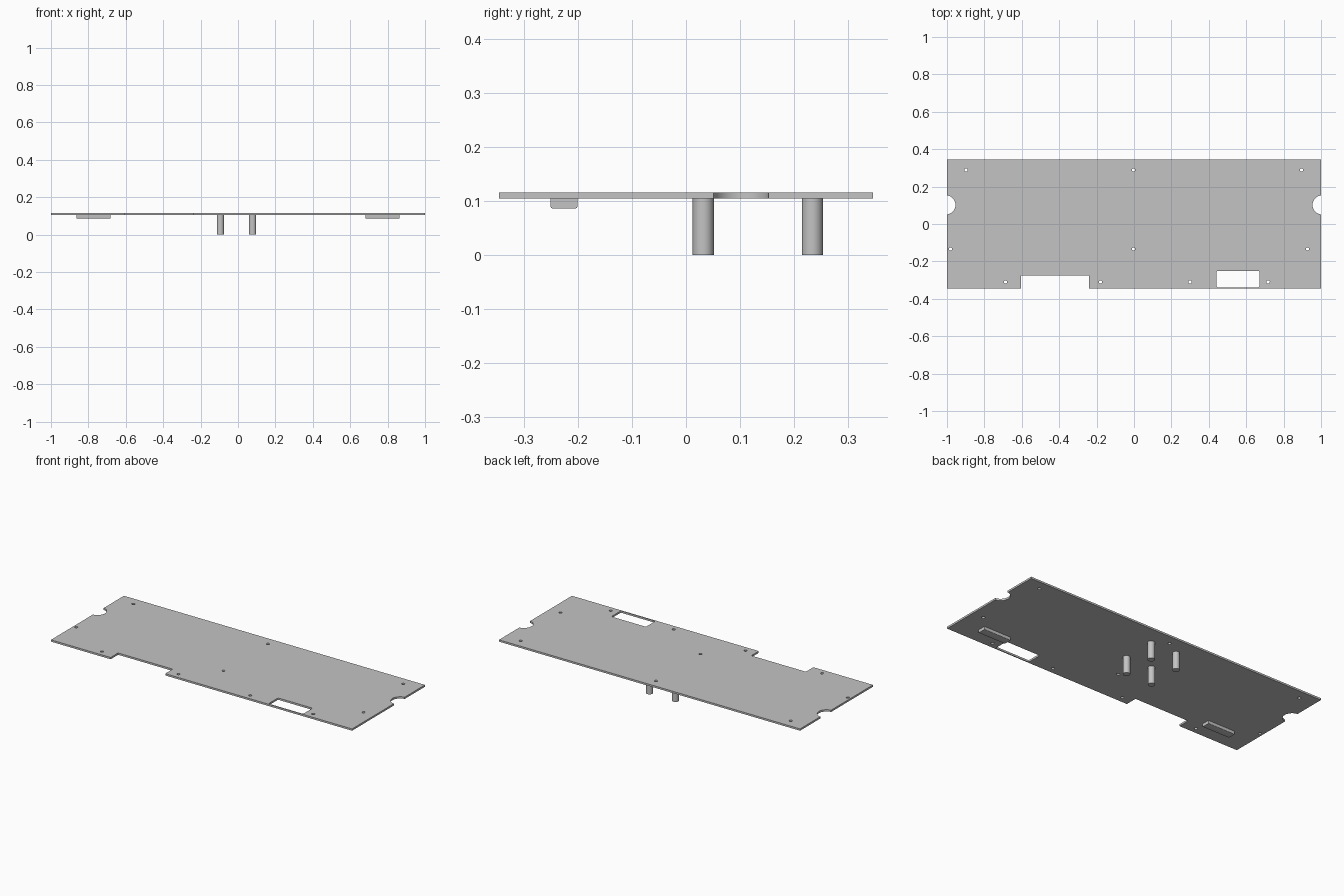
import bpy, bmesh, math

cube = bpy.data.objects.get("Cube")
if cube:
    bpy.data.objects.remove(cube, do_unlink=True)

BOTTOM, TOP = 0.104, 0.115
HALF_Y = 0.346

grey = bpy.data.materials.new("plain grey")
grey.use_nodes = True
colour = (0.55, 0.55, 0.55, 1)
grey.diffuse_color = colour
grey.node_tree.nodes["Principled BSDF"].inputs["Base Color"].default_value = colour


def arc(cx, cy, r, start, end, steps):
    """Points along an arc, angles in degrees."""
    angles = [math.radians(start + (end - start) * i / steps) for i in range(steps + 1)]
    return [(cx + r * math.cos(a), cy + r * math.sin(a)) for a in angles]


def rounded_rect(x0, x1, y0, y1, r):
    return (arc(x1 - r, y1 - r, r, 0, 90, 5) + arc(x0 + r, y1 - r, r, 90, 180, 5)
            + arc(x0 + r, y0 + r, r, 180, 270, 5) + arc(x1 - r, y0 + r, r, 270, 360, 5))


def add_mesh(name, bm):
    mesh = bpy.data.meshes.new(name)
    bm.to_mesh(mesh)
    bm.free()
    mesh.materials.append(grey)
    obj = bpy.data.objects.new(name, mesh)
    bpy.context.collection.objects.link(obj)
    return obj


def smooth(obj):
    bpy.ops.object.select_all(action='DESELECT')
    obj.select_set(True)
    bpy.context.view_layer.objects.active = obj
    bpy.ops.object.shade_smooth_by_angle(angle=math.radians(35))


# Panel outline: front notch and a round bite in each end
bite_x, bite_y, bite_r = 1.006, 0.102, 0.0514
swing = math.degrees(math.acos((bite_x - 1) / bite_r))
outline = [(-1, -HALF_Y), (-0.604, -HALF_Y), (-0.604, -0.275),
           (-0.241, -0.275), (-0.241, -HALF_Y), (1, -HALF_Y)]
outline += arc(bite_x, bite_y, bite_r, 180 + swing, 180 - swing, 24)
outline += [(1, HALF_Y), (-1, HALF_Y)]
outline += arc(-bite_x, bite_y, bite_r, swing, -swing, 24)

# Window and screw holes
loops = [outline, rounded_rect(0.441, 0.671, -0.34, -0.25, 0.01)]
hole_rows = {0.289: (-0.898, -0.003, 0.896),
             -0.134: (-0.981, -0.003, 0.928),
             -0.31: (-0.687, -0.179, 0.299, 0.717)}
for y, xs in hole_rows.items():
    for x in xs:
        loops.append(arc(x, y, 0.009, 0, 360, 20)[:-1])

# Filled flat curve with thickness, turned into a mesh
curve = bpy.data.curves.new("panel", 'CURVE')
curve.dimensions = '2D'
curve.fill_mode = 'BOTH'
curve.extrude = (TOP - BOTTOM) / 2
for loop in loops:
    spline = curve.splines.new('POLY')
    spline.points.add(len(loop) - 1)
    for point, (x, y) in zip(spline.points, loop):
        point.co = (x, y, 0, 1)
    spline.use_cyclic_u = True
curve.materials.append(grey)
panel = bpy.data.objects.new("panel", curve)
bpy.context.collection.objects.link(panel)
panel.location.z = (TOP + BOTTOM) / 2
bpy.ops.object.select_all(action='DESELECT')
panel.select_set(True)
bpy.context.view_layer.objects.active = panel
bpy.ops.object.convert(target='MESH')
bm = bmesh.new()
bm.from_mesh(panel.data)
bmesh.ops.remove_doubles(bm, verts=bm.verts, dist=0.0001)
bmesh.ops.recalc_face_normals(bm, faces=bm.faces)
bm.to_mesh(panel.data)
bm.free()
smooth(panel)

# Four round posts under the middle
for side, x in (("right", -0.094), ("left", 0.078)):
    for place, y in (("front", 0.032), ("back", 0.234)):
        bm = bmesh.new()
        bmesh.ops.create_cone(bm, cap_ends=True, segments=32, radius1=0.0195,
                              radius2=0.0195, depth=BOTTOM)
        post = add_mesh(f"{place}_{side}_post", bm)
        post.location = (x, y, BOTTOM / 2)
        smooth(post)

# Two low bars near the ends, lower long edges rounded
for side, sign in (("right", -1), ("left", 1)):
    bm = bmesh.new()
    bmesh.ops.create_cube(bm, size=1)
    bmesh.ops.scale(bm, vec=(0.18, 0.05, 0.018), verts=bm.verts)
    low = [e for e in bm.edges if all(v.co.z < 0 for v in e.verts)
           and abs(e.verts[0].co.x - e.verts[1].co.x) > 0.1]
    bmesh.ops.bevel(bm, geom=low, offset=0.004, segments=4, profile=0.5, affect='EDGES')
    bar = add_mesh(f"{side}_bar", bm)
    bar.location = (sign * 0.773, -0.226, BOTTOM - 0.009)
    smooth(bar)
